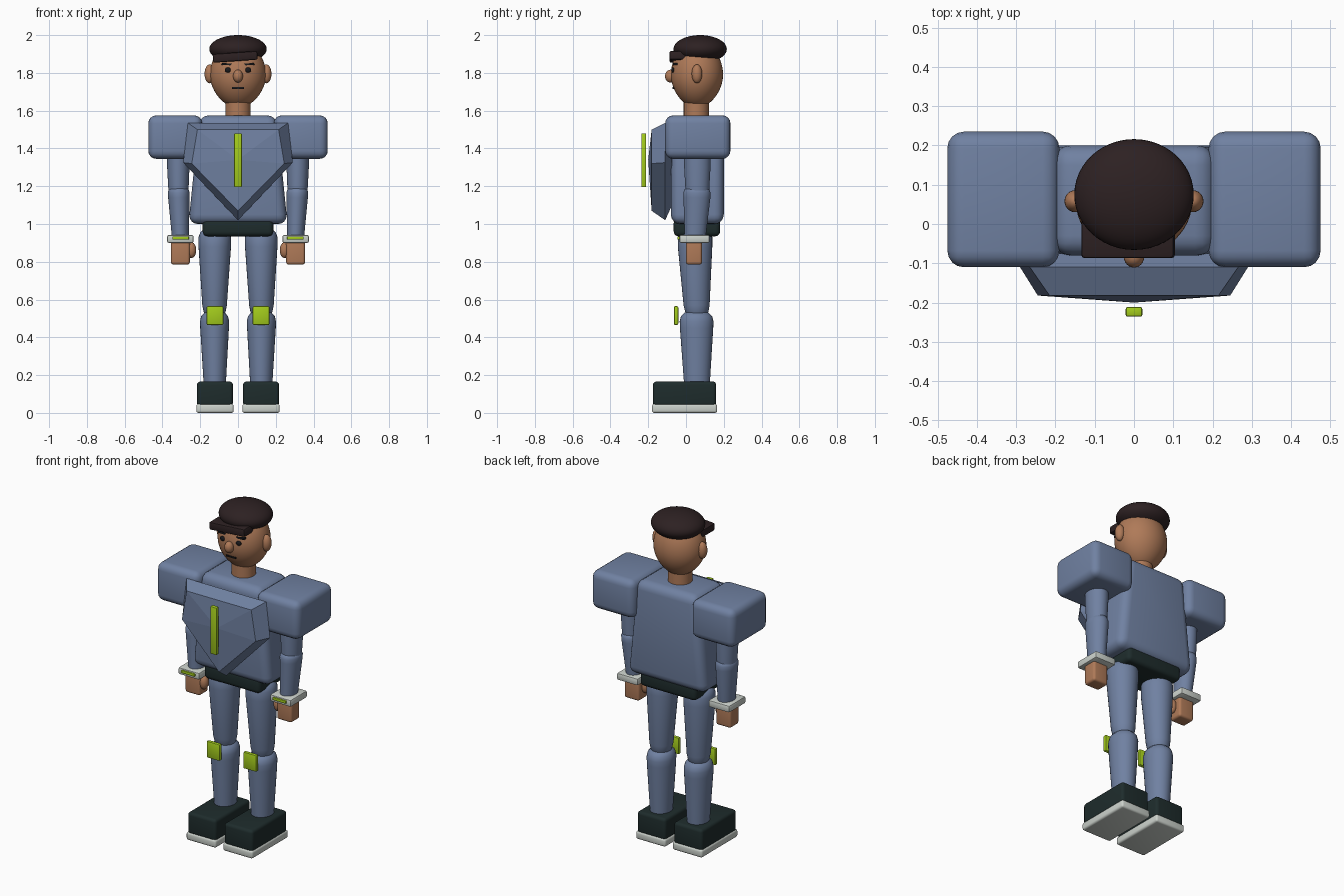
import bpy, bmesh, math
from mathutils import Matrix, Vector

if "Cube" in bpy.data.objects:
    bpy.data.objects.remove(bpy.data.objects["Cube"])


def material(name, r, g, b):
    m = bpy.data.materials.new(name)
    m.diffuse_color = (r, g, b, 1)
    m.use_nodes = True
    m.node_tree.nodes["Principled BSDF"].inputs["Base Color"].default_value = m.diffuse_color
    return m


BLUE = material("slate blue", .162, .22, .36)
SKIN = material("tan skin", .43, .195, .098)
LIME = material("lime light", .366, .60, .012)
HAIR = material("dark brown", .026, .015, .016)
DARK = material("dark green", .013, .025, .025)
PALE = material("pale grey", .60, .64, .60)
INK = material("ink black", .010, .010, .012)


def finish(name, bm, mat, angle=35):
    bmesh.ops.recalc_face_normals(bm, faces=bm.faces)
    me = bpy.data.meshes.new(name)
    bm.to_mesh(me)
    bm.free()
    me.materials.append(mat)
    me.shade_smooth()
    me.set_sharp_from_angle(angle=math.radians(angle))
    ob = bpy.data.objects.new(name, me)
    bpy.context.collection.objects.link(ob)
    return ob


def box(name, x, y, z, mat, bevel=0.0, top=1.0, tilt=0.0, segments=4):
    """Rounded box from (min, max) ranges; top scales the upper width."""
    bm = bmesh.new()
    bmesh.ops.create_cube(bm, size=1)
    size = Vector((x[1] - x[0], y[1] - y[0], z[1] - z[0]))
    for v in bm.verts:
        if v.co.z > 0:
            v.co.x *= top
        v.co = Vector([a * b for a, b in zip(v.co, size)])
    if bevel:
        bmesh.ops.bevel(bm, geom=bm.edges[:], offset=bevel, segments=segments,
                        profile=.5, affect='EDGES')
    centre = Vector(((x[0] + x[1]) / 2, (y[0] + y[1]) / 2, (z[0] + z[1]) / 2))
    bm.transform(Matrix.Translation(centre) @ Matrix.Rotation(math.radians(tilt), 4, 'Y'))
    return finish(name, bm, mat)


def ball(name, centre, radii, mat, chin=0.0, seg=32):
    """Ellipsoid; chin narrows the lower half."""
    bm = bmesh.new()
    bmesh.ops.create_uvsphere(bm, u_segments=seg, v_segments=seg // 2, radius=1)
    for v in bm.verts:
        k = 1 - chin * max(0, -v.co.z) ** 2
        v.co = Vector((v.co.x * radii[0] * k, v.co.y * radii[1] * k, v.co.z * radii[2]))
    bm.transform(Matrix.Translation(centre))
    return finish(name, bm, mat, 60)


def limb(name, profile, mat, stretch=1.0, seg=32):
    """Loft of rings given as (x, y, z, radius), stretched along y."""
    bm = bmesh.new()
    rings = []
    for cx, cy, cz, r in profile:
        rings.append([bm.verts.new((cx + r * math.cos(a), cy + r * stretch * math.sin(a), cz))
                      for a in (2 * math.pi * i / seg for i in range(seg))])
    for a, b in zip(rings, rings[1:]):
        for i in range(seg):
            j = (i + 1) % seg
            bm.faces.new((a[i], a[j], b[j], b[i]))
    bm.faces.new(rings[0])
    bm.faces.new(rings[-1])
    return finish(name, bm, mat, 50)


# Torso, belt and neck
box("torso", (-.262, .262), (-.08, .2), (1.0, 1.575), BLUE, .05, top=.78)
box("belt", (-.187, .187), (-.065, .18), (.935, 1.03), DARK, .025)
limb("neck", [(0, .055, 1.55, .067), (0, .055, 1.66, .067)], SKIN)

# Faceted chest plate: back rim, front rim and raised centre
bm = bmesh.new()
outer = [(-.265, 1.535), (.265, 1.535), (.29, 1.325), (0, 1.02), (-.29, 1.325)]
inner = [(-.215, 1.50), (.215, 1.50), (.245, 1.32), (0, 1.07), (-.245, 1.32)]
back = [bm.verts.new((x, -.11, z)) for x, z in outer]
rim = [bm.verts.new((x, -.182, z)) for x, z in inner]
peak = bm.verts.new((0, -.2, 1.34))
inside = [bm.verts.new((x * .75, -.075, 1.33 + (z - 1.33) * .75)) for x, z in outer]
for i in range(5):
    j = (i + 1) % 5
    bm.faces.new((back[i], back[j], rim[j], rim[i]))
    bm.faces.new((rim[i], rim[j], peak))
    bm.faces.new((back[j], back[i], inside[i], inside[j]))
bm.faces.new(inside)
finish("chest_plate", bm, BLUE, 1)
box("chest_light", (-.021, .021), (-.236, -.211), (1.195, 1.48), LIME, .005, segments=2)

# Head, hair and cap brim
HC, HR = Vector((0, .058, 1.79)), Vector((.148, .138, .175))
ball("head", HC, HR, SKIN, chin=.12, seg=48)
ball("hair", (0, .075, 1.926), (.152, .141, .074), HAIR, seg=48)
box("brim", (-.133, .103), (-.087, .04), (1.862, 1.908), HAIR, .008, tilt=-4, segments=2)


def face_y(x, z):
    """Front surface of the head at x, z."""
    return HC.y - HR.y * math.sqrt(1 - (x / HR.x) ** 2 - ((z - HC.z) / HR.z) ** 2)


ball("nose", (0, -.083, 1.783), (.026, .028, .034), SKIN, seg=24)
y = face_y(0, 1.72) + .004
box("mouth", (-.032, .032), (y - .006, y + .012), (1.715, 1.724), INK)

for side, s in (("left", -1), ("right", 1)):
    def span(a, b):
        return tuple(sorted((s * a, s * b)))

    # Face details
    ball("eye_" + side, (s * .053, face_y(.053, 1.815), 1.815), (.017, .009, .014), INK, seg=16)
    y = face_y(.06, 1.846)
    box("brow_" + side, span(.033, .086), (y - .008, y + .014), (1.841, 1.851), INK, tilt=-s * 3)
    ball("ear_" + side, (s * .150, .058, 1.795), (.027, .028, .05), SKIN, seg=24)

    # Arm
    box("shoulder_" + side, span(.19, .475), (-.11, .235), (1.345, 1.575), BLUE, .042)
    limb("upper_arm_" + side, [(s * .316, .06, 1.42, .060), (s * .316, .06, 1.30, .059),
                               (s * .315, .06, 1.15, .052)], BLUE, 1.18)
    limb("forearm_" + side, [(s * .314, .058, 1.195, .036), (s * .314, .058, 1.185, .052),
                             (s * .314, .058, 1.165, .058), (s * .313, .058, 1.14, .057),
                             (s * .305, .048, .92, .044)], BLUE, 1.25)
    box("cuff_" + side, span(.235, .375), (-.035, .125), (.9, .942), PALE, .009, segments=2)
    box("cuff_light_" + side, span(.26, .348), (-.045, -.03), (.918, .934), LIME, .003, segments=2)
    box("hand_" + side, span(.255, .355), (0, .085), (.785, .92), SKIN, .014)
    ball("thumb_" + side, (s * .247, .03, .862), (.026, .026, .042), SKIN, seg=24)

    # Leg
    limb("thigh_" + side, [(s * .123, .048, .97, .06), (s * .123, .048, .955, .077),
                           (s * .123, .048, .93, .086), (s * .123, .048, .88, .086),
                           (s * .124, .056, .57, .065), (s * .124, .057, .535, .058),
                           (s * .124, .057, .50, .04)], BLUE, 1.06)
    limb("shin_" + side, [(s * .124, .056, .535, .035), (s * .124, .056, .53, .055),
                          (s * .124, .056, .512, .071), (s * .124, .056, .485, .077),
                          (s * .124, .056, .45, .076), (s * .123, .058, .14, .058)], BLUE, 1.16)
    box("knee_pad_" + side, span(.078, .166), (-.064, -.041), (.465, .565), LIME, .007, segments=2)

    # Shoe
    box("shoe_" + side, span(.027, .217), (-.175, .16), (.035, .166), DARK, .018)
    box("sole_" + side, span(.023, .221), (-.18, .165), (0, .047), PALE, .012, segments=3)
